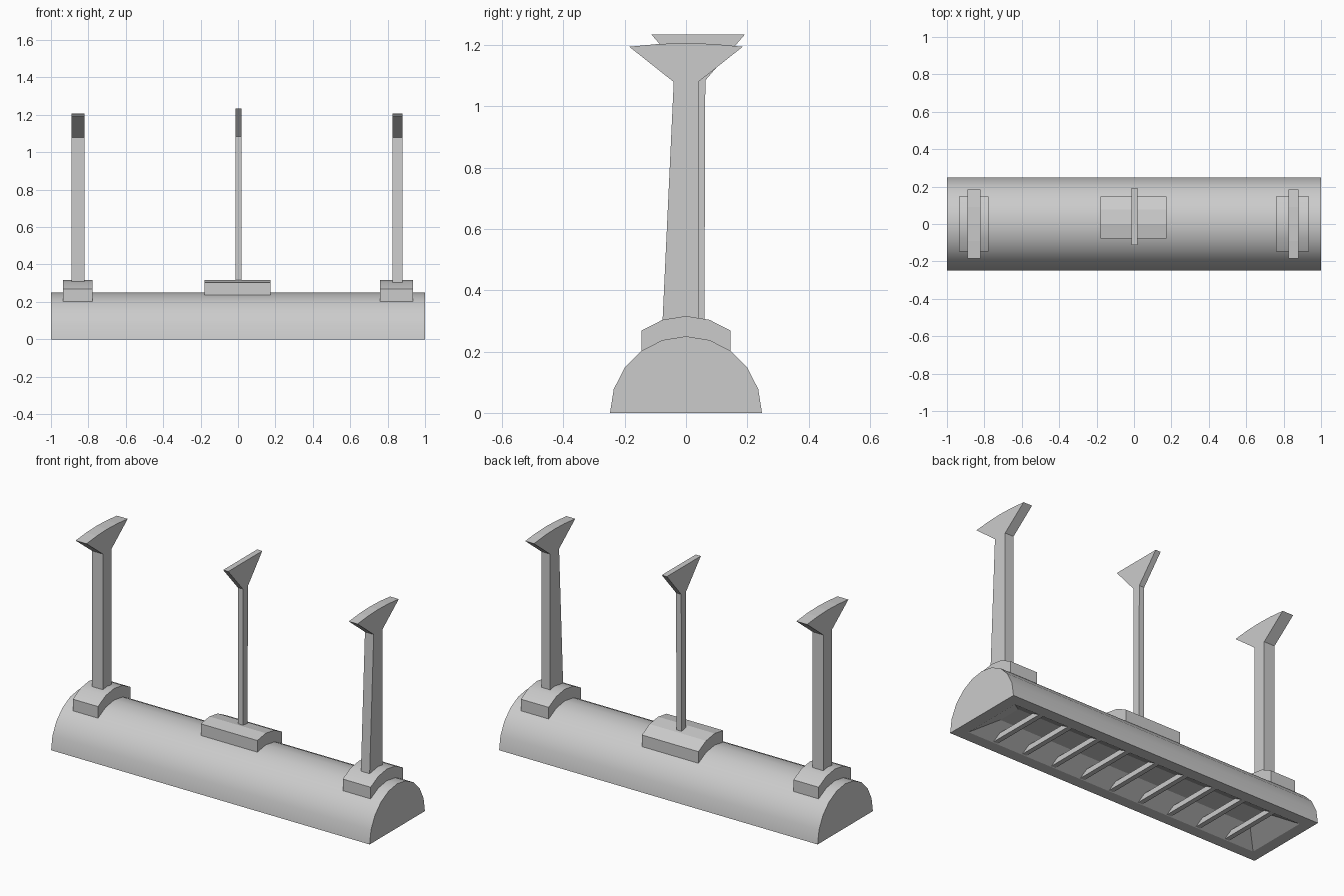
import bpy, bmesh, math

if "Cube" in bpy.data.objects:
    bpy.data.objects.remove(bpy.data.objects["Cube"])


def finish(name, bm, smooth=False):
    bmesh.ops.recalc_face_normals(bm, faces=bm.faces)
    me = bpy.data.meshes.new(name)
    bm.to_mesh(me)
    bm.free()
    ob = bpy.data.objects.new(name, me)
    bpy.context.collection.objects.link(ob)
    if smooth:
        bpy.ops.object.select_all(action='DESELECT')
        ob.select_set(True)
        bpy.context.view_layer.objects.active = ob
        bpy.ops.object.shade_smooth_by_angle(angle=math.radians(25))
    return ob


def prism(bm, pts, x0, x1):
    """Extrude a (y, z) outline along x."""
    a = [bm.verts.new((x0, y, z)) for y, z in pts]
    b = [bm.verts.new((x1, y, z)) for y, z in pts]
    bm.faces.new(a)
    bm.faces.new(b)
    n = len(pts)
    for i in range(n):
        j = (i + 1) % n
        bm.faces.new((a[i], a[j], b[j], b[i]))


def arc(i):
    t = math.radians(18 * i)
    return 0.248 * math.cos(t), 0.25 * math.sin(t)


# Half-round housing with a shallow sloped recess in the underside
bm = bmesh.new()
prism(bm, [arc(i) for i in range(11)], -1, 1)
bottom = next(f for f in bm.faces if all(abs(v.co.z) < 1e-6 for v in f.verts))
bmesh.ops.delete(bm, geom=[bottom], context='FACES_ONLY')


def ring(hx, hy, z):
    return [bm.verts.new((sx * hx, sy * hy, z))
            for sx, sy in ((-1, -1), (1, -1), (1, 1), (-1, 1))]


outer = [min(bm.verts, key=lambda v: abs(v.co.x - sx) + abs(v.co.y - sy * .248) + abs(v.co.z))
         for sx, sy in ((-1, -1), (1, -1), (1, 1), (-1, 1))]
rim = ring(0.935, 0.182, 0)
ceiling = ring(0.82, 0.07, 0.065)
for a, b in ((outer, rim), (rim, ceiling)):
    for i in range(4):
        j = (i + 1) % 4
        bm.faces.new((a[i], a[j], b[j], b[i]))
bm.faces.new(ceiling)
finish("housing", bm, True)

# Cross bars of the grille
bm = bmesh.new()
for i in range(9):
    x = -0.76 + 0.19 * i
    prism(bm, [(-0.19, 0.002), (0.19, 0.002), (0.19, 0.032), (-0.19, 0.032)], x - .014, x + .014)
finish("grille_bars", bm)

# Saddles following the curve of the housing
under = [arc(i) for i in (3, 4, 5, 6, 7)]
for name, x0, x1, front in (("left_saddle", -.935, -.777, False),
                            ("middle_saddle", -.18, .175, True),
                            ("right_saddle", .76, .935, False)):
    low = under[:4] if front else under
    bm = bmesh.new()
    prism(bm, low + [(y, z + .066) for y, z in reversed(low)], x0, x1)
    finish(name, bm, not front)

# Hanging posts with flared heads, drawn as one side outline each
HEAD = [(0.185, 1.195), (0.09, 1.204), (0, 1.207), (-0.09, 1.204), (-0.185, 1.195)]
posts = {
    "left_post": ([(-.037, .29), (.04, .29), (.04, 1.08)] + HEAD + [(-.037, 1.08)], -.89, -.822),
    "right_post": ([(-.077, .29), (.04, .29), (.04, 1.08)] + HEAD + [(-.04, 1.08)], .825, .88),
    "middle_post": ([(.018, .29), (.06, .29), (.063, 1.085), (.192, 1.235),
                     (-.113, 1.235), (.018, 1.085)], -.014, .018),
}
for name, (pts, x0, x1) in posts.items():
    bm = bmesh.new()
    prism(bm, pts, x0, x1)
    finish(name, bm)
